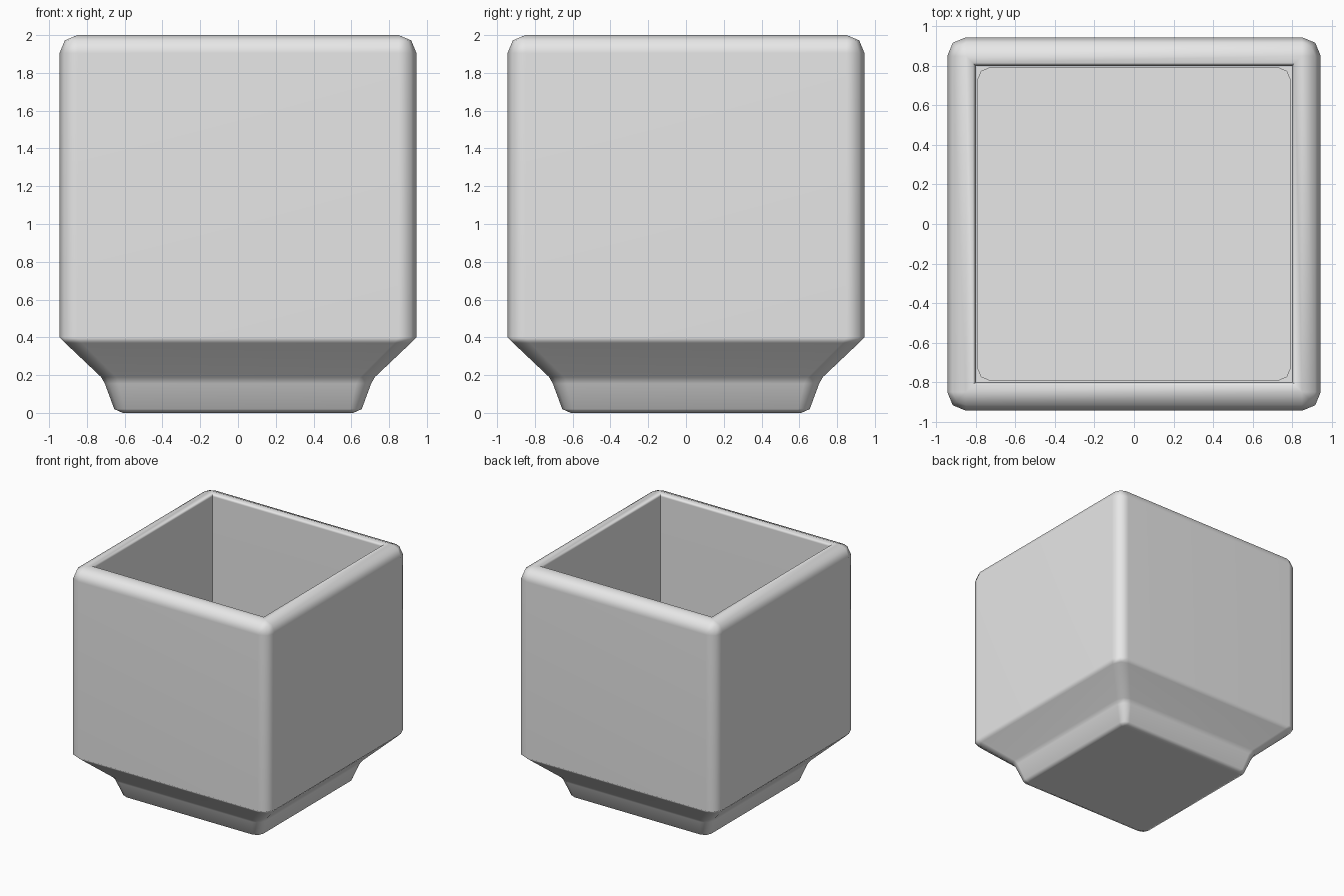
import bpy
import bmesh
from math import cos, sin, pi, radians

if "Cube" in bpy.data.objects:
    bpy.data.objects.remove(bpy.data.objects["Cube"], do_unlink=True)

# Single light grey material
grey = bpy.data.materials.new("light_grey")
grey.use_nodes = True
grey.diffuse_color = (0.8, 0.8, 0.8, 1)
grey.node_tree.nodes["Principled BSDF"].inputs["Base Color"].default_value = (0.8, 0.8, 0.8, 1)

SEGMENTS = 2  # bevel steps on each corner


def rounded_square(bm, half, radius, z):
    """Ring of vertices around a square with rounded corners."""
    ring = []
    for corner in range(4):
        mid = pi / 4 + corner * pi / 2
        sx = 1 if cos(mid) > 0 else -1
        sy = 1 if sin(mid) > 0 else -1
        for step in range(SEGMENTS + 1):
            a = corner * pi / 2 + step / SEGMENTS * pi / 2
            x = sx * (half - radius) + radius * cos(a)
            y = sy * (half - radius) + radius * sin(a)
            ring.append(bm.verts.new((x, y, z)))
    return ring


def loft(name, profile):
    """Join (half width, corner radius, height) rings and cap both ends."""
    bm = bmesh.new()
    rings = [rounded_square(bm, *row) for row in profile]
    count = len(rings[0])
    for low, high in zip(rings, rings[1:]):
        for i in range(count):
            j = (i + 1) % count
            bm.faces.new((low[i], low[j], high[j], high[i]))
    bm.faces.new(rings[0][::-1])
    bm.faces.new(rings[-1])
    bmesh.ops.remove_doubles(bm, verts=bm.verts, dist=0.0005)
    bmesh.ops.recalc_face_normals(bm, faces=bm.faces)
    mesh = bpy.data.meshes.new(name)
    bm.to_mesh(mesh)
    bm.free()
    mesh.materials.append(grey)
    obj = bpy.data.objects.new(name, mesh)
    bpy.context.collection.objects.link(obj)
    bpy.ops.object.select_all(action="DESELECT")
    obj.select_set(True)
    bpy.context.view_layer.objects.active = obj
    bpy.ops.object.shade_smooth_by_angle(angle=radians(62))
    weighted = obj.modifiers.new("even_shading", "WEIGHTED_NORMAL")
    weighted.keep_sharp = True
    return obj


# Pot: foot, flared underside, straight walls, rounded rim and inner cavity
loft("planter_pot", [
    (0.61, 0.03, 0.0),
    (0.655, 0.06, 0.02),
    (0.705, 0.08, 0.155),
    (0.725, 0.08, 0.19),
    (0.915, 0.09, 0.37),
    (0.945, 0.095, 0.40),
    (0.945, 0.095, 1.905),
    (0.917, 0.067, 1.972),
    (0.85, 0.0, 2.0),
    (0.815, 0.0, 2.0),
    (0.80, 0.0, 1.98),
    (0.80, 0.0, 0.38),
])

# Floor panel with softened corners inside the cavity
loft("inner_floor", [
    (0.795, 0.07, 0.375),
    (0.795, 0.07, 0.40),
])
